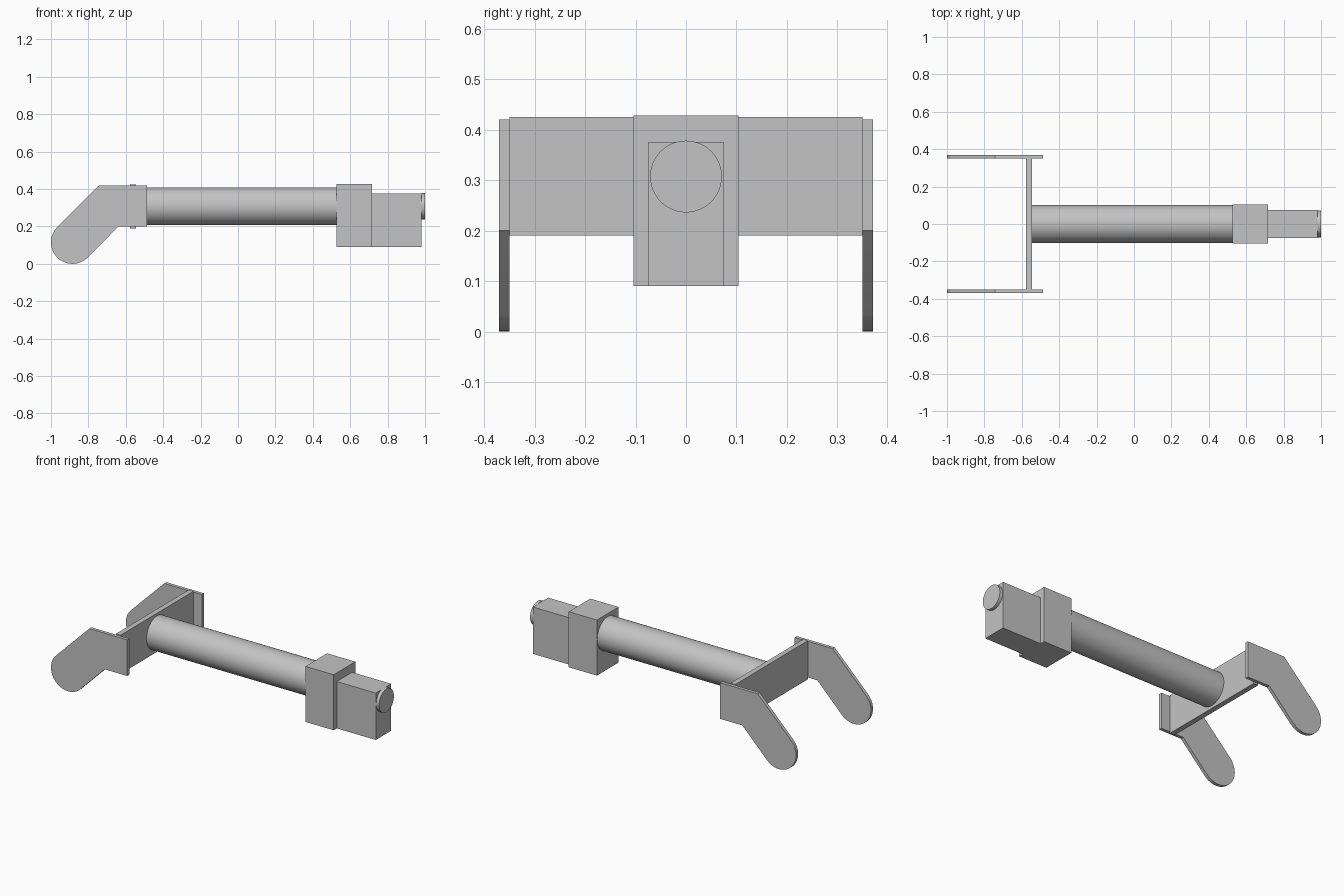
import bpy, bmesh, math
from mathutils import Matrix, Vector

cube = bpy.data.objects.get("Cube")
if cube:
    bpy.data.objects.remove(cube, do_unlink=True)

GREY = (0.55, 0.55, 0.55, 1)
mat = bpy.data.materials.new("plain grey")
mat.use_nodes = True
mat.diffuse_color = GREY
mat.node_tree.nodes["Principled BSDF"].inputs["Base Color"].default_value = GREY


def finish(name, bm, smooth=False):
    bmesh.ops.recalc_face_normals(bm, faces=bm.faces)
    mesh = bpy.data.meshes.new(name)
    bm.to_mesh(mesh)
    bm.free()
    mesh.materials.append(mat)
    obj = bpy.data.objects.new(name, mesh)
    bpy.context.collection.objects.link(obj)
    if smooth:
        bpy.ops.object.select_all(action='DESELECT')
        obj.select_set(True)
        bpy.context.view_layer.objects.active = obj
        bpy.ops.object.shade_smooth_by_angle(angle=math.radians(30))
    return obj


def box(name, x, y, z):
    """Box from (min, max) ranges along each axis."""
    bm = bmesh.new()
    size = [r[1] - r[0] for r in (x, y, z)]
    mid = Vector([(r[0] + r[1]) / 2 for r in (x, y, z)])
    bmesh.ops.create_cube(bm, size=1, matrix=Matrix.Translation(mid) @ Matrix.Diagonal((*size, 1)))
    return finish(name, bm)


def rod(name, x0, x1, z, radius):
    """Solid cylinder lying along x."""
    bm = bmesh.new()
    place = Matrix.Translation(((x0 + x1) / 2, 0, z)) @ Matrix.Rotation(math.pi / 2, 4, 'Y')
    bmesh.ops.create_cone(bm, cap_ends=True, segments=64, radius1=radius, radius2=radius,
                          depth=x1 - x0, matrix=place)
    return finish(name, bm, True)


def bent_arm(name, y0, y1):
    """Flat bent plate with a rounded lower end."""
    r, cx = 0.115, -0.885
    profile = [(-0.639, 0.2), (-0.487, 0.2), (-0.487, 0.42), (-0.742, 0.42)]
    for i in range(25):
        a = math.radians(135 + 180 * i / 24)
        profile.append((cx + r * math.cos(a), r + r * math.sin(a)))
    bm = bmesh.new()
    face = bm.faces.new([bm.verts.new((x, y0, z)) for x, z in profile])
    new = bmesh.ops.extrude_face_region(bm, geom=[face])["geom"]
    bmesh.ops.translate(bm, vec=(0, y1 - y0, 0),
                        verts=[v for v in new if isinstance(v, bmesh.types.BMVert)])
    return finish(name, bm, True)


# Fork: two bent side arms joined by a cross plate
bent_arm("left_arm", 0.35, 0.37)
bent_arm("right_arm", -0.37, -0.35)
box("cross_plate", (-0.577, -0.545), (-0.35, 0.35), (0.19, 0.425))

# Main tube
rod("main_tube", -0.545, 0.527, 0.308, 0.101)

# Gearbox, motor and end cap
box("gearbox", (0.527, 0.717), (-0.104, 0.104), (0.09, 0.428))
box("motor_block", (0.717, 0.98), (-0.074, 0.074), (0.09, 0.375))
rod("end_cap", 0.98, 1.0, 0.307, 0.071)
